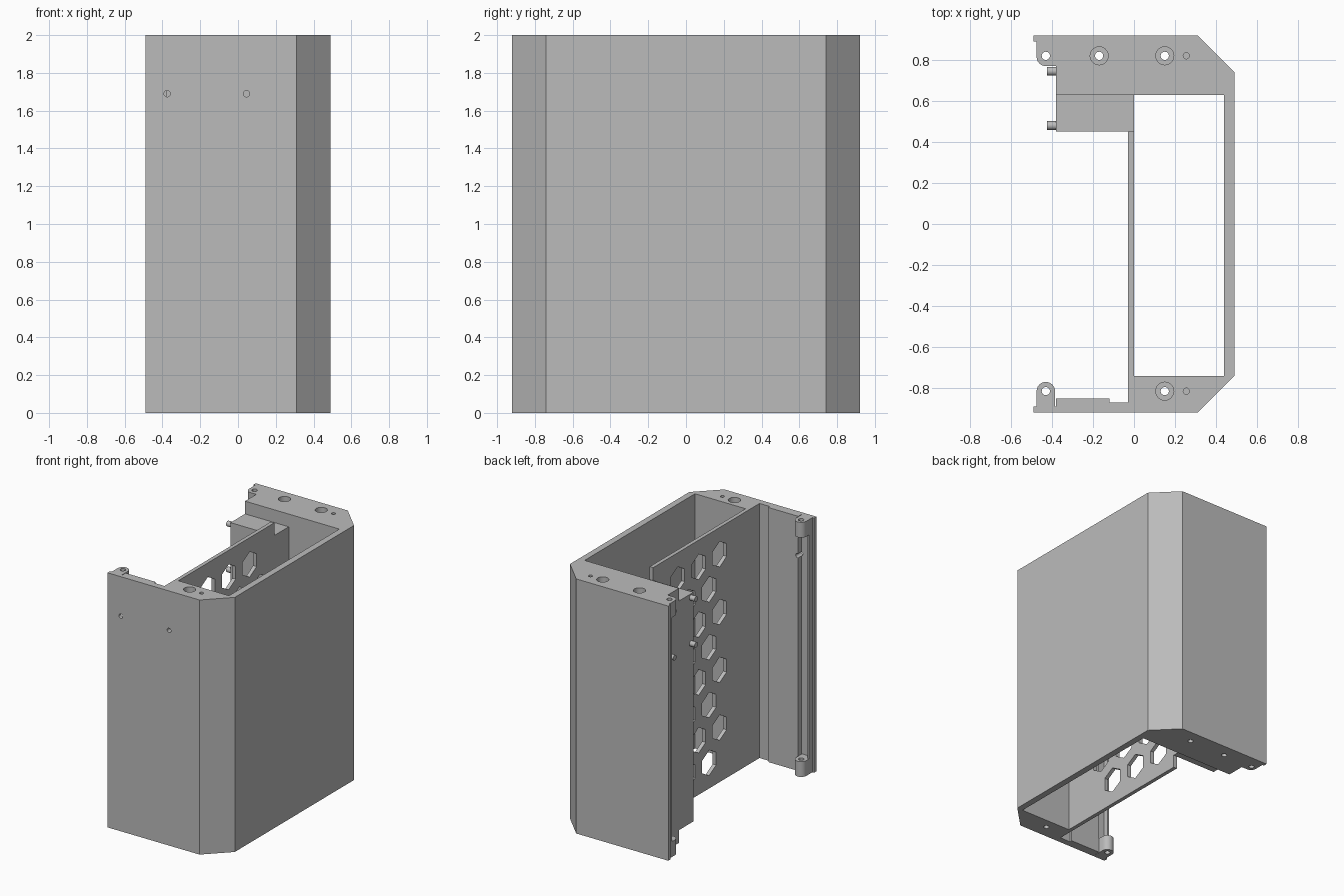
import bpy, bmesh, math
from mathutils import Matrix, Vector

if "Cube" in bpy.data.objects:
    bpy.data.objects.remove(bpy.data.objects["Cube"])

grey = bpy.data.materials.new("plain_grey")
grey.diffuse_color = (0.5, 0.5, 0.5, 1)
grey.use_nodes = True
grey.node_tree.nodes["Principled BSDF"].inputs["Base Color"].default_value = grey.diffuse_color


def finish(name, bm):
    bmesh.ops.recalc_face_normals(bm, faces=bm.faces)
    me = bpy.data.meshes.new(name)
    bm.to_mesh(me)
    bm.free()
    me.materials.append(grey)
    ob = bpy.data.objects.new(name, me)
    bpy.context.collection.objects.link(ob)
    return ob


def prism(bm, outline, z0, z1):
    face = bm.faces.new([bm.verts.new((x, y, z0)) for x, y in outline])
    ext = bmesh.ops.extrude_face_region(bm, geom=[face])
    verts = [v for v in ext["geom"] if isinstance(v, bmesh.types.BMVert)]
    bmesh.ops.translate(bm, verts=verts, vec=(0, 0, z1 - z0))


def box(bm, x0, x1, y0, y1, z0, z1):
    prism(bm, [(x0, y0), (x1, y0), (x1, y1), (x0, y1)], z0, z1)


def rod(bm, a, b, r, n=24, spin=0.0):
    a, b = Vector(a), Vector(b)
    rot = (b - a).to_track_quat('Z', 'Y').to_matrix().to_4x4()
    bmesh.ops.create_cone(bm, cap_ends=True, segments=n, radius1=r, radius2=r,
                          depth=(b - a).length,
                          matrix=Matrix.Translation((a + b) / 2) @ rot @ Matrix.Rotation(spin, 4, 'Z'))


def combine(target, tool, op):
    mod = target.modifiers.new(tool.name, 'BOOLEAN')
    mod.operation, mod.solver, mod.object = op, 'EXACT', tool
    bpy.context.view_layer.objects.active = target
    bpy.ops.object.modifier_apply(modifier=mod.name)
    bpy.data.objects.remove(tool)


# Main shell: C-shaped section with chamfered corners, inner divider and grooved lips
bm = bmesh.new()
prism(bm, [(-.49, -.92), (.31, -.92), (.49, -.74), (.49, .74), (.31, .92), (-.49, .92),
           (-.49, .89), (-.475, .89), (-.475, .85), (-.46, .85), (-.46, .89), (-.38, .89),
           (-.38, .63), (.44, .63), (.44, -.74), (0, -.74), (0, .45), (-.03, .45),
           (-.03, -.87), (-.12, -.87), (-.12, -.85), (-.38, -.85), (-.38, -.89),
           (-.46, -.89), (-.46, -.85), (-.475, -.85), (-.475, -.89), (-.49, -.89)], 0, 2)
shell = finish("shell", bm)

# Mounting block beside the divider
bm = bmesh.new()
box(bm, -.38, 0, .45, .63, .1, 1.9)
combine(shell, finish("mounting_block", bm), 'UNION')

# Rounded screw lugs at the top and bottom of both lips
for s in (-1, 1):
    for z0, z1 in ((0, .12), (1.88, 2)):
        arc = [(-.43 + .045 * math.cos(math.pi * i / 12),
                s * (.815 - .045 * math.sin(math.pi * i / 12))) for i in range(13)]
        bm = bmesh.new()
        prism(bm, arc + [(-.475, s * .905), (-.385, s * .905)], z0, z1)
        if s > 0:
            box2 = bmesh.new()
            box(box2, -.43, -.37, .77, .905, z0, z1)
            combine(shell, finish("lug_web", box2), 'UNION')
        combine(shell, finish("screw_lug", bm), 'UNION')

# Staggered hexagonal vents through the divider
bm = bmesh.new()
for row in range(8):
    for col in range(3):
        y = -.375 + .26 * col + .13 * (row % 2)
        z = 1.79 - .227 * row
        ring = [bm.verts.new((-.1, y + .1 * math.sin(k * math.pi / 3),
                              z + .1 * math.cos(k * math.pi / 3))) for k in range(6)]
        ext = bmesh.ops.extrude_face_region(bm, geom=[bm.faces.new(ring)])
        bmesh.ops.translate(bm, vec=(.15, 0, 0),
                            verts=[v for v in ext["geom"] if isinstance(v, bmesh.types.BMVert)])
combine(shell, finish("vent_cutter", bm), 'DIFFERENCE')

# Long screw holes, small blind holes and front wall holes
bolts = [(-.17, .82), (.15, .82), (.15, -.815)]
bm = bmesh.new()
for x, y in bolts + [(-.43, .82), (-.43, -.815)]:
    rod(bm, (x, y, -.1), (x, y, 2.1), .02)
for y in (.82, -.815):
    rod(bm, (.255, y, 1.9), (.255, y, 2.1), .015)
for x in (-.375, .045):
    rod(bm, (x, -1, 1.69), (x, -.7, 1.69), .017)
combine(shell, finish("hole_cutter", bm), 'DIFFERENCE')

# Counterbores
bm = bmesh.new()
for x, y in bolts:
    rod(bm, (x, y, 1.9), (x, y, 2.1), .044)
combine(shell, finish("counterbore_cutter", bm), 'DIFFERENCE')

# Locating pins on the mounting side
bm = bmesh.new()
for y in (.48, .745):
    for z in (1.87, 1.51):
        rod(bm, (-.425, y, z), (-.37, y, z), .021)
pins = finish("locating_pins", bm)

# Smooth round surfaces, keep edges sharp
for ob in (shell, pins):
    bpy.ops.object.select_all(action='DESELECT')
    ob.select_set(True)
    bpy.context.view_layer.objects.active = ob
    bpy.ops.object.shade_smooth_by_angle(angle=math.radians(30))
